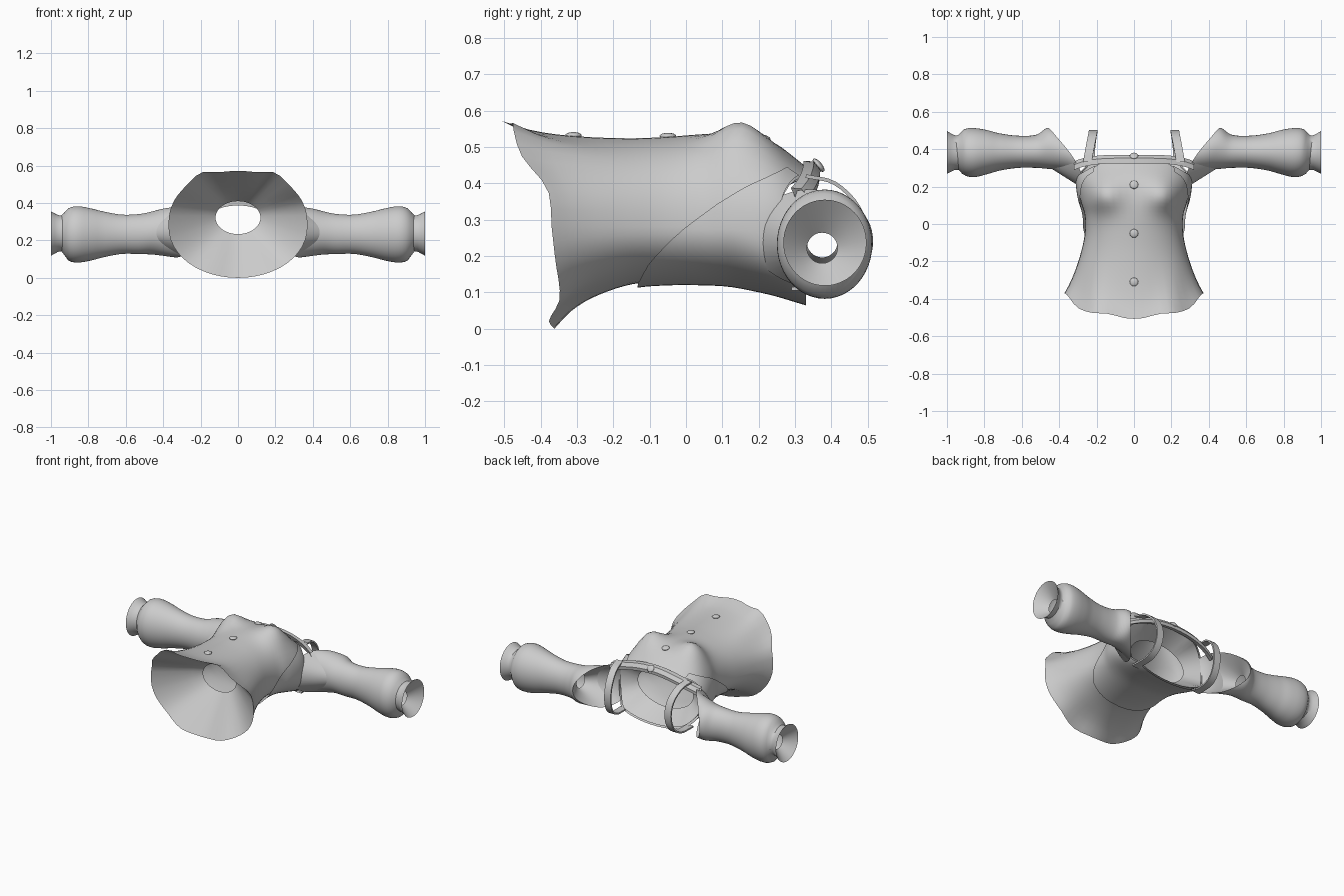
import bpy, bmesh, math
from mathutils import Vector

if "Cube" in bpy.data.objects:
    bpy.data.objects.remove(bpy.data.objects["Cube"])

cloth = bpy.data.materials.new("grey_cloth")
cloth.diffuse_color = (0.6, 0.6, 0.6, 1)
cloth.use_nodes = True
cloth.node_tree.nodes["Principled BSDF"].inputs["Base Color"].default_value = cloth.diffuse_color
N = 48
TAU = 2 * math.pi


def interp(table, v):
    """Smooth (Catmull-Rom style) lookup in rows of (key, values...)."""
    v = min(max(v, table[0][0]), table[-1][0])
    i = 0
    while i < len(table) - 2 and v > table[i + 1][0]:
        i += 1
    a, b = table[i], table[i + 1]
    p, q = table[max(i - 1, 0)], table[min(i + 2, len(table) - 1)]
    h = b[0] - a[0]
    s = (v - a[0]) / h
    out = []
    for k in range(1, len(a)):
        m0 = (b[k] - p[k]) / (b[0] - p[0]) * h
        m1 = (q[k] - a[k]) / (q[0] - a[0]) * h
        out.append((2*s**3 - 3*s*s + 1)*a[k] + (s**3 - 2*s*s + s)*m0
                   + (3*s*s - 2*s**3)*b[k] + (s**3 - s*s)*m1)
    return out


def finish(ob, angle=40):
    ob.data.materials.append(cloth)
    bpy.ops.object.select_all(action='DESELECT')
    ob.select_set(True)
    bpy.context.view_layer.objects.active = ob
    bpy.ops.object.shade_smooth_by_angle(angle=math.radians(angle))


def sheet(name, rows, closed=True):
    """Skin a list of equally long point rows."""
    bm = bmesh.new()
    vs = [[bm.verts.new(p) for p in r] for r in rows]
    n = len(rows[0])
    for a, b in zip(vs, vs[1:]):
        for j in range(n if closed else n - 1):
            k = (j + 1) % n
            bm.faces.new((a[j], a[k], b[k], b[j]))
    bmesh.ops.recalc_face_normals(bm, faces=bm.faces)
    me = bpy.data.meshes.new(name)
    bm.to_mesh(me)
    bm.free()
    ob = bpy.data.objects.new(name, me)
    bpy.context.collection.objects.link(ob)
    finish(ob)


# ---- bodice: y, half width, back z, front z
BODY = [(-.37, .372, .0, .572), (-.32, .345, .05, .545), (-.25, .315, .09, .53), (-.15, .283, .122, .524),
        (-.05, .263, .131, .528), (.05, .264, .131, .535), (.12, .285, .127, .535), (.2, .298, .112, .525),
        (.25, .296, .1, .507), (.3, .283, .085, .47), (.35, .27, .07, .43)]
# hem offset along y against the sine of the angle around the body
HEM = [(-1, .008), (-.93, -.008), (-.7, .022), (-.3, .01), (0, 0), (.3, -.012), (.6, -.08),
       (.8, -.105), (.94, -.112), (1, -.137)]


def body(y, t, off=0.0):
    w, lo, hi = interp(BODY, y)
    mid = .28
    c, s = math.cos(t), math.sin(t)
    x = (w + off) * c
    fade = min(1, max(0, (-.1 - y) / .27))
    if s > 0:
        z = mid + (hi - mid + off) * s ** .85
        z += .066 * math.exp(-((y - .15) / .085) ** 2 - ((abs(x) - .16) / .085) ** 2) * min(1, s * 1.5)
        z += .03 * math.exp(-((abs(x) - .2) / .06) ** 2) * fade ** 2
    else:
        square = min(1, max(0, (y - .12) / .18))     # flatter towards the back neckline
        z = mid - (mid - lo + off) * abs(s) ** (.95 - .45 * square)
    return Vector((x, y + interp(HEM, s)[0] * fade ** 1.5, z))


ANG = [TAU * j / N for j in range(N)]


def neck_y(t):
    s = math.sin(t)
    return .255 + .075 * min(1, abs(s) * (1.25 if s > 0 else 1.8)) ** 2


# hem lining folded in to an oval opening
hole = [Vector((.12 * math.cos(t), -.19, .322 + .088 * math.sin(t))) for t in ANG]
hem = [body(-.37, t) for t in ANG]
sheet("hem_lining", [[a.lerp(b, k / 5) for a, b in zip(hole, hem)] for k in range(6)])

rows = [[body(-.37 + (neck_y(t) + .37) * k / 32, t) for t in ANG] for k in range(33)]
sheet("bodice", rows)

# neck lining folded in
edge = rows[-1]
inner = [Vector((.2 * math.cos(t), .21, .265 + .122 * math.sin(t))) for t in ANG]
sheet("neck_lining", [edge, [a.lerp(b, .5) for a, b in zip(edge, inner)], inner])

# ---- back panel wrapping the rear and sides of the bodice
LINE = [(.1, -.145), (.15, -.125), (.2, -.09), (.28, 0), (.38, .15), (.45, .3), (.5, .34)]
rows = []
M = 64
for k in range(17):
    row = []
    for j in range(M + 1):
        t = -math.pi / 2 + (j / M * 2 - 1) * math.radians(134)
        end = neck_y(t)
        # walk up the body until the slanting edge is reached
        start = -.15
        while start < end - .008 and interp(LINE, body(start, t).z)[0] > start:
            start += .002
        row.append(body(start + (end - start) * k / 16, t, .012))
    rows.append(row)
sheet("back_panel", rows, closed=False)

# ---- sleeves: x, low y, high y, low z, high z
SLEEVE = [(.25, .17, .46, .10, .41), (.29, .235, .46, .105, .395), (.34, .272, .48, .11, .38),
          (.4, .288, .5, .118, .37), (.46, .295, .515, .125, .355), (.52, .3, .478, .127, .342),
          (.62, .3, .472, .128, .338), (.72, .285, .485, .11, .355), (.79, .265, .503, .092, .372),
          (.86, .25, .513, .082, .383), (.91, .262, .505, .095, .37), (.94, .29, .475, .14, .335),
          (.96, .288, .475, .14, .335), (1.0, .268, .497, .118, .355)]


def sleeve(x, t):
    y0, y1, z0, z1 = interp(SLEEVE, x)
    return Vector((x, (y0 + y1) / 2 + (y1 - y0) / 2 * math.cos(t),
                   (z0 + z1) / 2 + (z1 - z0) / 2 * math.sin(t)))


def shoulder_x(t):
    return .255 + .205 * ((1 + math.cos(t)) / 2) ** 1.3


for side, sx in (("right", 1), ("left", -1)):
    def flip(rws):
        return [[Vector((p.x * sx, p.y, p.z)) for p in r] for r in rws]

    rows = []
    for k in range(37):
        rows.append([sleeve(shoulder_x(t) + (1 - shoulder_x(t)) * k / 36, t) for t in ANG])
    sheet(side + "_sleeve", flip(rows))
    # linings turned in at both sleeve ends
    for nm, edge, x, z in (("_cuff_lining", rows[-1], .93, .222), ("_shoulder_lining", rows[0], .5, .238)):
        hole = [Vector((x, .375 + .042 * math.cos(t), z + .042 * math.sin(t))) for t in ANG]
        sheet(side + nm, flip([edge, [a.lerp(b, .5) for a, b in zip(edge, hole)], hole]))

    # strap arching over the shoulder, front neckline to back neckline
    PATH = [(0, .25, .33, .42), (1, .235, .41, .4), (2, .222, .475, .335), (3, .218, .497, .25),
            (4, .222, .475, .165), (5, .23, .41, .115), (6, .235, .29, .11)]
    pts = [Vector(interp(PATH, i / 4)) for i in range(25)]
    rows = []
    for i, p in enumerate(pts):
        d = (pts[min(i + 1, 24)] - pts[max(i - 1, 0)]).normalized()
        nrm = d.cross(Vector((1, 0, 0))).normalized()
        rows.append([p + Vector((a * .023, 0, 0)) + nrm * b * .005
                     for a, b in ((-1, -1), (1, -1), (1, 1), (-1, 1))])
    sheet(side + "_strap", flip(rows))

# ---- collar band along the front neckline
rows = []
for i in range(33):
    u = i / 16 - 1
    base = Vector((.32 * u, .352 - .035 * u ** 4, .45 - .075 * u * u))
    rows.append([base + Vector((0, dy, dz)) for dy, dz in
                 ((-.028, .012), (.0, .01), (.018, -.012), (.016, -.032), (-.01, -.028))])
sheet("collar_band", rows)

# ---- buttons down the front and one on the collar
for i, (y, z, tilt) in enumerate(((-.31, 0, 0), (-.05, 0, 0), (.21, 0, -12), (.365, .45, -50))):
    if i < 3:
        z = min((body(-.37 + k * .005, math.pi / 2) for k in range(140)), key=lambda p: abs(p.y - y)).z + .002
    bpy.ops.mesh.primitive_uv_sphere_add(segments=16, ring_count=8, radius=.023, location=(0, y, z),
                                         rotation=(math.radians(tilt), 0, 0))
    ob = bpy.context.object
    ob.name = "button_%d" % (i + 1)
    ob.scale = (1, 1, .4)
    finish(ob)
